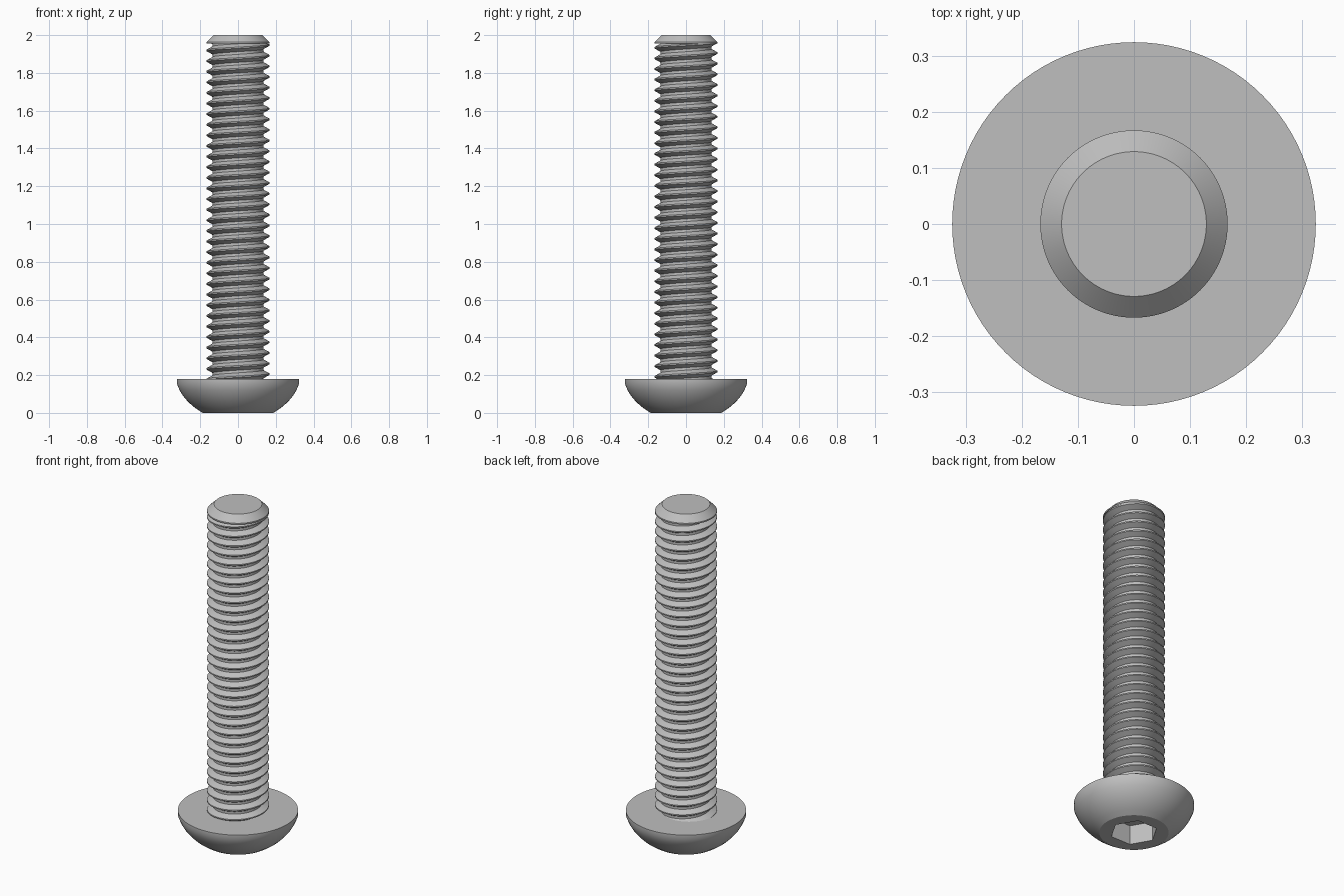
import bpy
import bmesh
import math

cube = bpy.data.objects.get("Cube")
if cube:
    bpy.data.objects.remove(cube, do_unlink=True)

SEGMENTS = 96
CREST, ROOT, PITCH = 0.167, 0.135, 0.0562
HEAD_TOP, TIP_BASE = 0.18, 1.963
HEX_APOTHEM, SOCKET_DEPTH = 0.112, 0.115

steel = bpy.data.materials.new("plain_grey_steel")
steel.use_nodes = True
GREY = (0.52, 0.52, 0.52, 1)
steel.diffuse_color = GREY
steel.node_tree.nodes["Principled BSDF"].inputs["Base Color"].default_value = GREY


def finish(bm, name):
    """Turn a bmesh into a smooth object with sharp edges kept."""
    mesh = bpy.data.meshes.new(name)
    bm.to_mesh(mesh)
    bm.free()
    mesh.materials.append(steel)
    obj = bpy.data.objects.new(name, mesh)
    bpy.context.collection.objects.link(obj)
    bpy.ops.object.select_all(action="DESELECT")
    obj.select_set(True)
    bpy.context.view_layer.objects.active = obj
    bpy.ops.object.shade_smooth_by_angle(angle=math.radians(30))


def hexagon(angle):
    """Radius of the hexagon outline, with corners on the x axis."""
    sector = math.pi / 3
    return HEX_APOTHEM / math.cos(angle % sector - sector / 2)


def lathe(name, profile):
    """Stack rings of (radius or radius function, height) and cap both ends."""
    bm = bmesh.new()
    rings = []
    for radius, z in profile:
        ring = []
        for i in range(SEGMENTS):
            a = math.tau * i / SEGMENTS
            r = radius(a) if callable(radius) else radius
            ring.append(bm.verts.new((r * math.cos(a), r * math.sin(a), z)))
        rings.append(ring)
    for low, high in zip(rings, rings[1:]):
        for i in range(SEGMENTS):
            k = (i + 1) % SEGMENTS
            bm.faces.new((low[i], low[k], high[k], high[i]))
    bm.faces.new(rings[0][::-1])
    bm.faces.new(rings[-1])
    finish(bm, name)


# Button head with its hexagonal socket
lathe("button_head", [
    (hexagon, SOCKET_DEPTH), (hexagon, 0),
    (0.187, 0), (0.215, 0.018), (0.242, 0.038), (0.268, 0.063),
    (0.291, 0.090), (0.309, 0.120), (0.324, 0.155), (0.324, HEAD_TOP)])

# Chamfered end of the shank
lathe("shank_tip", [(CREST, TIP_BASE - 0.008), (CREST, TIP_BASE), (0.129, 2)])

# Right-handed thread: root, flank, crest and flank swept along a helix
bm = bmesh.new()
section = [(ROOT, 0), (ROOT, 0.25), (CREST, 0.5625), (CREST, 0.6875)]
bottom, top = HEAD_TOP - 0.01, TIP_BASE - 0.004
steps = SEGMENTS * math.ceil((top - bottom) / PITCH + 2)
grid = []
for i in range(steps + 1):
    a = math.tau * i / SEGMENTS
    row = []
    for r, offset in section:
        z = bottom + PITCH * (i / SEGMENTS + offset - 1)
        z = min(max(z, bottom), top)
        row.append(bm.verts.new((r * math.cos(a), r * math.sin(a), z)))
    grid.append(row)
for i in range(steps):
    rows = [grid[i][:], grid[i + 1][:]]
    if i + 1 + SEGMENTS <= steps:
        rows[0].append(grid[i + SEGMENTS][0])
        rows[1].append(grid[i + 1 + SEGMENTS][0])
    for j in range(len(rows[0]) - 1):
        quad = (rows[0][j], rows[1][j], rows[1][j + 1], rows[0][j + 1])
        heights = [v.co.z for v in quad]
        if max(heights) - min(heights) > 0.0001:
            bm.faces.new(quad)
bmesh.ops.delete(bm, geom=[v for v in bm.verts if not v.link_faces], context="VERTS")
bmesh.ops.remove_doubles(bm, verts=bm.verts, dist=0.00001)
finish(bm, "threaded_shank")
